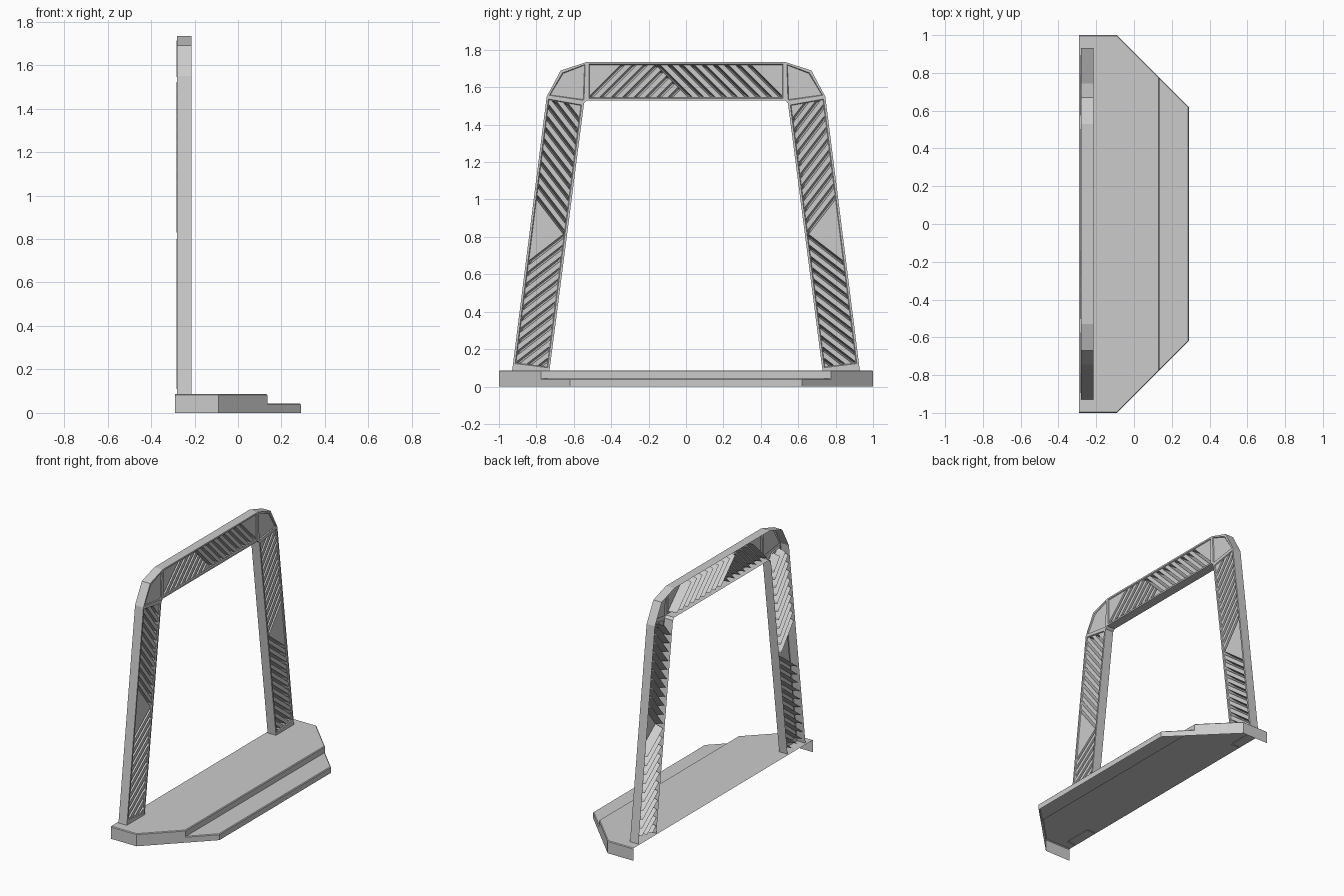
import bpy, bmesh, math
from mathutils import Vector

if "Cube" in bpy.data.objects:
    bpy.data.objects.remove(bpy.data.objects["Cube"])

XF, XB = -0.215, -0.28      # front skin and rear rim of the arch


def make_object(name, bm):
    mesh = bpy.data.meshes.new(name)
    bm.to_mesh(mesh)
    bm.free()
    obj = bpy.data.objects.new(name, mesh)
    bpy.context.collection.objects.link(obj)
    return obj


def face_maker(bm):
    """Returns a function that adds faces while sharing equal vertices."""
    cache = {}

    def add(pts):
        vs = []
        for p in pts:
            key = tuple(round(c, 4) for c in p)
            if key not in cache:
                cache[key] = bm.verts.new(p)
            vs.append(cache[key])
        return bm.faces.new(vs)
    return add


def groove_panel(bm, face, apex, fans):
    """Presses deep V grooves into a panel, fanned out from an apex in (y, z)."""
    origin = Vector((0, *apex))
    for ang, count in fans:
        n = Vector((0, math.cos(ang), math.sin(ang)))
        offsets = [0.012 + PITCH * k for k in range(count)]
        geom = [g for f in face for g in (f, *f.edges, *f.verts)]
        geom = list(dict.fromkeys(geom))
        for d in offsets:
            for o in (d - WIDTH / 2, d + WIDTH / 2):
                res = bmesh.ops.bisect_plane(bm, geom=geom, dist=1e-5,
                                             plane_co=origin + n * o, plane_no=n)
                geom = list(dict.fromkeys(res['geom']))
        face = [g for g in geom if isinstance(g, bmesh.types.BMFace) and g.is_valid]
        along = Vector((0, -n.z, n.y))
        rest = []
        for f in face:
            d = (f.calc_center_median() - origin).dot(n)
            hit = [o for o in offsets if abs(d - o) < WIDTH * 0.4]
            span = [v.co.dot(along) for v in f.verts]
            if not hit or max(span) - min(span) < 0.06:
                rest.append(f)
                continue
            ext = bmesh.ops.extrude_discrete_faces(bm, faces=[f])['faces'][0]
            mid = ext.calc_center_median()
            for v in ext.verts:         # collapse the floor onto a tapered ridge line
                off = v.co - origin
                v.co += n * (hit[0] - off.dot(n))
                v.co -= along * (v.co - mid).dot(along) * 0.12
                v.co.x = -0.284
        face = rest


PITCH, WIDTH = 0.043, 0.018

# Arch: front skin split into leg, corner and beam cells
bm = bmesh.new()
add = face_maker(bm)
cells = []


def cell(pts):
    f = add([(XF, y, z) for y, z in pts])
    f.normal_update()
    if f.normal.x < 0:
        f.normal_flip()
    return f


for s in (-1, 1):
    foot = [(s * .93, .083), (s * .73, .083), (s * .7295, .088), (s * .926, .113)]
    leg = [(s * .926, .113), (s * .7295, .088), (s * .545, 1.515), (s * .745, 1.55)]
    corner = [(s * .745, 1.55), (s * .545, 1.515), (s * .53, 1.53),
              (s * .53, 1.735), (s * .67, 1.69)]
    cell(foot)
    cells += [(cell(leg), s), (cell(corner), None)]
beam = [(-.53, 1.53), (.53, 1.53), (.53, 1.735), (-.53, 1.735)]
cells.append((cell(beam), 0))

# Arch: outer and inner side walls, open at the rear
rim = [e for e in bm.edges if e.is_boundary and max(v.co.z for v in e.verts) > 0.084]
ext = bmesh.ops.extrude_edge_only(bm, edges=rim)
for g in ext['geom']:
    if isinstance(g, bmesh.types.BMVert):
        g.co.x = XB

# Arch: recessed panels with fanned diagonal grooves
tilt = math.atan2(.185, 1.43)
for f, kind in cells:
    bmesh.ops.inset_individual(bm, faces=[f], thickness=0.016)
    bmesh.ops.inset_individual(bm, faces=[f], thickness=0.005, depth=-0.006)
    if kind is None:
        continue
    bmesh.ops.inset_individual(bm, faces=[f], thickness=0.004)
    q = math.pi / 4
    if kind == 0:
        groove_panel(bm, [f], (0, 1.553), [(q, 9), (3 * q, 9)])
    else:
        a1, a2 = q - tilt, -q - tilt
        if kind > 0:
            a1, a2 = math.pi - a1, math.pi - a2
        groove_panel(bm, [f], (kind * .66, .815), [(a1, 14), (a2, 14)])

bmesh.ops.remove_doubles(bm, verts=bm.verts, dist=2e-4)
make_object("arch_frame", bm)

# Base: stepped hollow shell, open below and at the rear
bm = bmesh.new()
add = face_maker(bm)
H, L = 0.087, 0.043
add([(-.29, -1, H), (-.09, -1, H), (.135, -.775, H),
     (.135, .775, H), (-.09, 1, H), (-.29, 1, H)])
add([(.135, -.775, L), (.29, -.62, L), (.29, .62, L), (.135, .775, L)])
add([(.135, -.775, H), (.135, -.775, L), (.135, .775, L), (.135, .775, H)])
add([(.29, -.62, L), (.29, -.62, 0), (.29, .62, 0), (.29, .62, L)])
for s in (-1, 1):
    add([(-.29, s, H), (-.29, s, 0), (-.09, s, 0), (-.09, s, H)])
    add([(-.09, s, H), (-.09, s, 0), (.135, s * .775, 0),
         (.135, s * .775, L), (.135, s * .775, H)])
    add([(.135, s * .775, L), (.135, s * .775, 0), (.29, s * .62, 0), (.29, s * .62, L)])
bmesh.ops.recalc_face_normals(bm, faces=bm.faces)
top = max(bm.faces, key=lambda f: f.calc_center_median().z)
if top.normal.z < 0:
    bmesh.ops.reverse_faces(bm, faces=bm.faces)
soft = [e for e in bm.edges if len(e.link_faces) == 2
        and abs(e.verts[0].co.z - e.verts[1].co.z) < 1e-4
        and e.verts[0].co.z > 0.01
        and not all(abs(v.co.x - .135) < 1e-3 and v.co.z < 0.05 for v in e.verts)]
bmesh.ops.bevel(bm, geom=soft, offset=0.005, segments=1, affect='EDGES')
make_object("base_plate", bm)
